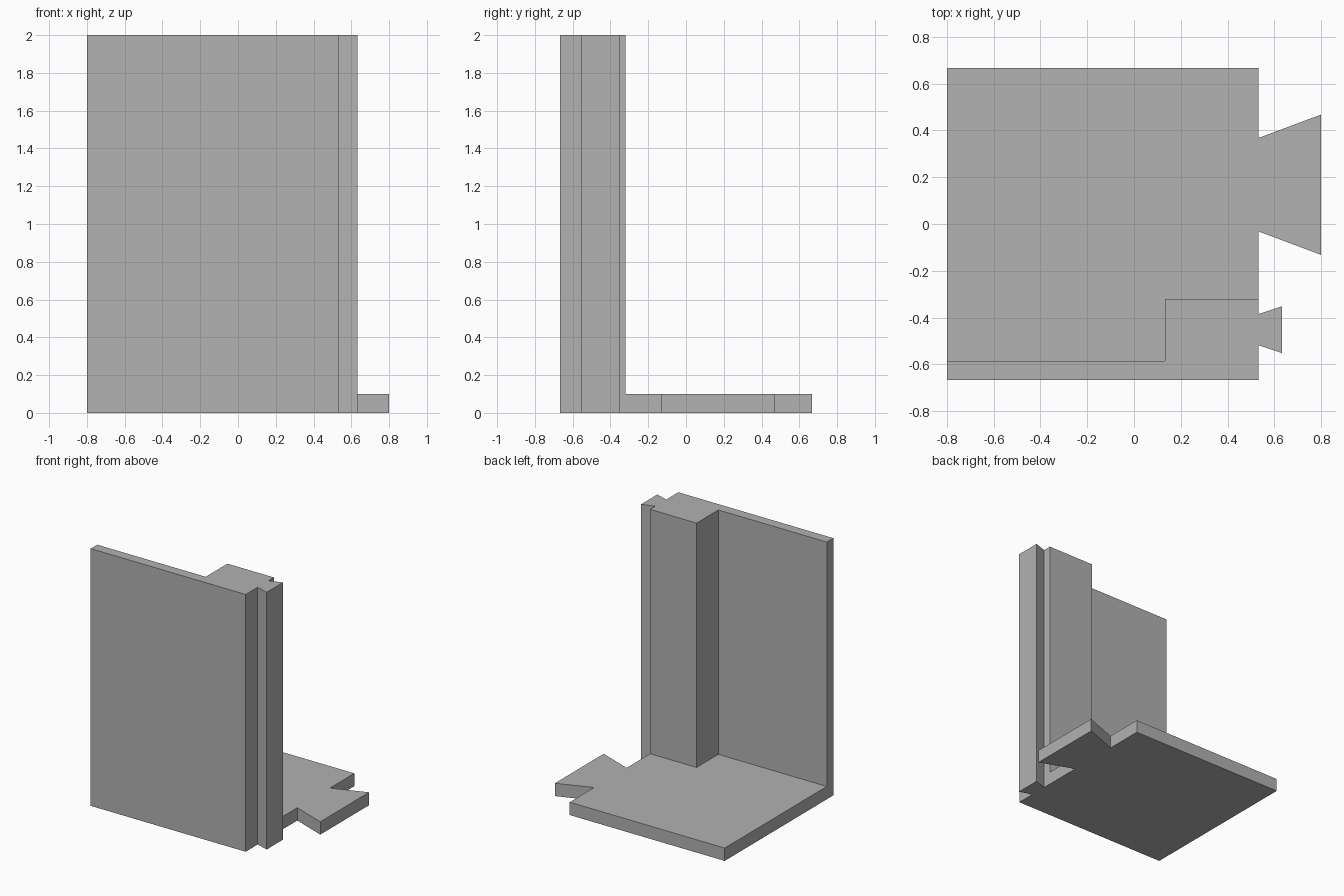
import bpy
import bmesh

cube = bpy.data.objects.get("Cube")
if cube:
    bpy.data.objects.remove(cube, do_unlink=True)

# Single plain grey material
grey = bpy.data.materials.new("plain grey")
grey.use_nodes = True
color = (0.445, 0.445, 0.445, 1)
grey.diffuse_color = color
grey.node_tree.nodes["Principled BSDF"].inputs["Base Color"].default_value = color


def prism(name, outline, height):
    """Extrude a counter-clockwise floor outline up from z = 0."""
    bm = bmesh.new()
    face = bm.faces.new([bm.verts.new((x, y, 0)) for x, y in outline])
    top = bmesh.ops.extrude_face_region(bm, geom=[face], use_keep_orig=True)
    verts = [v for v in top["geom"] if isinstance(v, bmesh.types.BMVert)]
    bmesh.ops.translate(bm, verts=verts, vec=(0, 0, height))
    bmesh.ops.recalc_face_normals(bm, faces=bm.faces)
    mesh = bpy.data.meshes.new(name)
    bm.to_mesh(mesh)
    bm.free()
    mesh.materials.append(grey)
    obj = bpy.data.objects.new(name, mesh)
    bpy.context.collection.objects.link(obj)
    return obj


def dovetail(x, y, length, neck, flare):
    """Outline points of a flared tab, from its lower to its upper neck."""
    return [(x, y - neck), (x + length, y - flare),
            (x + length, y + flare), (x, y + neck)]


left, side, depth = -0.8, 0.533, 0.667
wall_back, post_back, post_side = -0.587, -0.32, 0.133

# Lower boundary of the floor follows the back of the wall and its post
step = [(left, wall_back), (post_side, wall_back),
        (post_side, post_back), (side, post_back)]

# Floor plate with the wide dovetail
prism("floor_plate",
      step + dovetail(side, 0.168, 0.267, 0.2, 0.3)
      + [(side, depth), (left, depth)], 0.1)

# Tall front wall with corner post and narrow dovetail rail
prism("front_wall",
      [(left, -depth), (side, -depth)]
      + dovetail(side, -0.452, 0.1, 0.067, 0.1) + step[::-1], 2)
